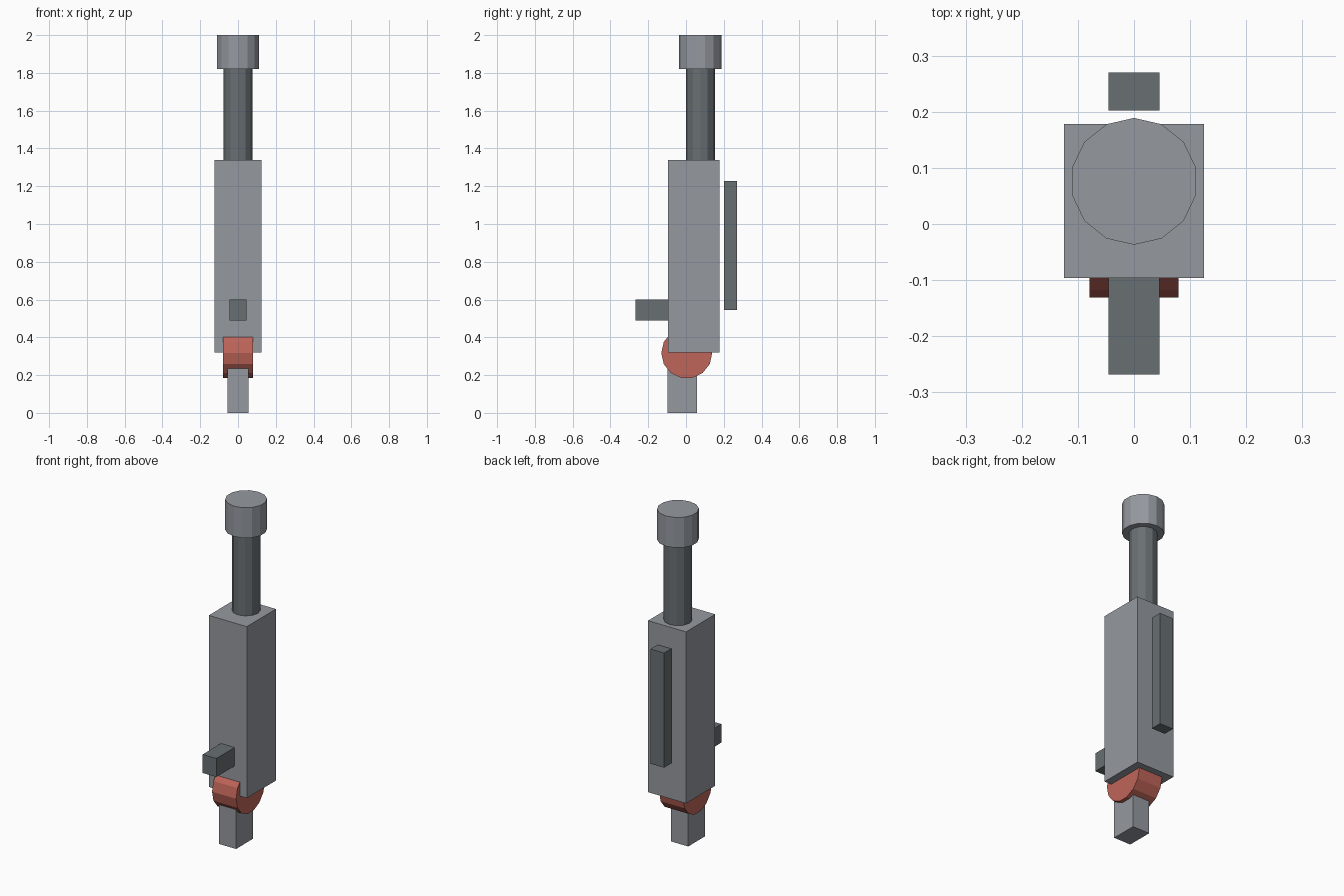
import bpy
import math

if "Cube" in bpy.data.objects:
    bpy.data.objects.remove(bpy.data.objects["Cube"])


def material(name, rgb):
    mat = bpy.data.materials.new(name)
    mat.diffuse_color = (*rgb, 1)
    mat.use_nodes = True
    mat.node_tree.nodes["Principled BSDF"].inputs["Base Color"].default_value = mat.diffuse_color
    return mat


GREY = material("grey", (0.30, 0.32, 0.35))
DARK = material("dark_grey", (0.14, 0.16, 0.17))
RED = material("red", (0.52, 0.13, 0.10))


def finish(name, mat):
    obj = bpy.context.object
    obj.name = name
    obj.data.materials.append(mat)
    return obj


def box(name, half_x, y0, y1, z0, z1, mat):
    """Box centred on x = 0 between the given y and z limits."""
    bpy.ops.mesh.primitive_cube_add(size=1, location=(0, (y0 + y1) / 2, (z0 + z1) / 2))
    obj = finish(name, mat)
    obj.scale = (2 * half_x, y1 - y0, z1 - z0)
    bpy.ops.object.transform_apply(location=False, rotation=False, scale=True)
    return obj


def cylinder(name, sides, radius, depth, location, mat, rotation=(0, 0, 0)):
    bpy.ops.mesh.primitive_cylinder_add(vertices=sides, radius=radius, depth=depth,
                                        location=location, rotation=rotation)
    return finish(name, mat)


AXIS_Y = 0.076

# Main housing
box("housing", 0.125, -0.096, 0.178, 0.32, 1.34, GREY)

# Round shaft and wider end cap, sharing one axis
cylinder("shaft", 12, 0.077, 0.50, (0, AXIS_Y, 1.58), DARK)
cylinder("end_cap", 14, 0.113, 0.18, (0, AXIS_Y, 1.91), GREY)

# Side bar standing off the back, and stub handle on the front
box("back_bar", 0.045, 0.202, 0.27, 0.546, 1.228, DARK)
box("front_stub", 0.045, -0.268, -0.09, 0.49, 0.60, DARK)

# Red pivot drum lying across x, with the foot block below
cylinder("pivot_drum", 14, 0.135, 0.158, (0, 0.004, 0.317), RED, (0, math.pi / 2, 0))
box("foot_block", 0.056, -0.098, 0.059, 0, 0.27, GREY)
